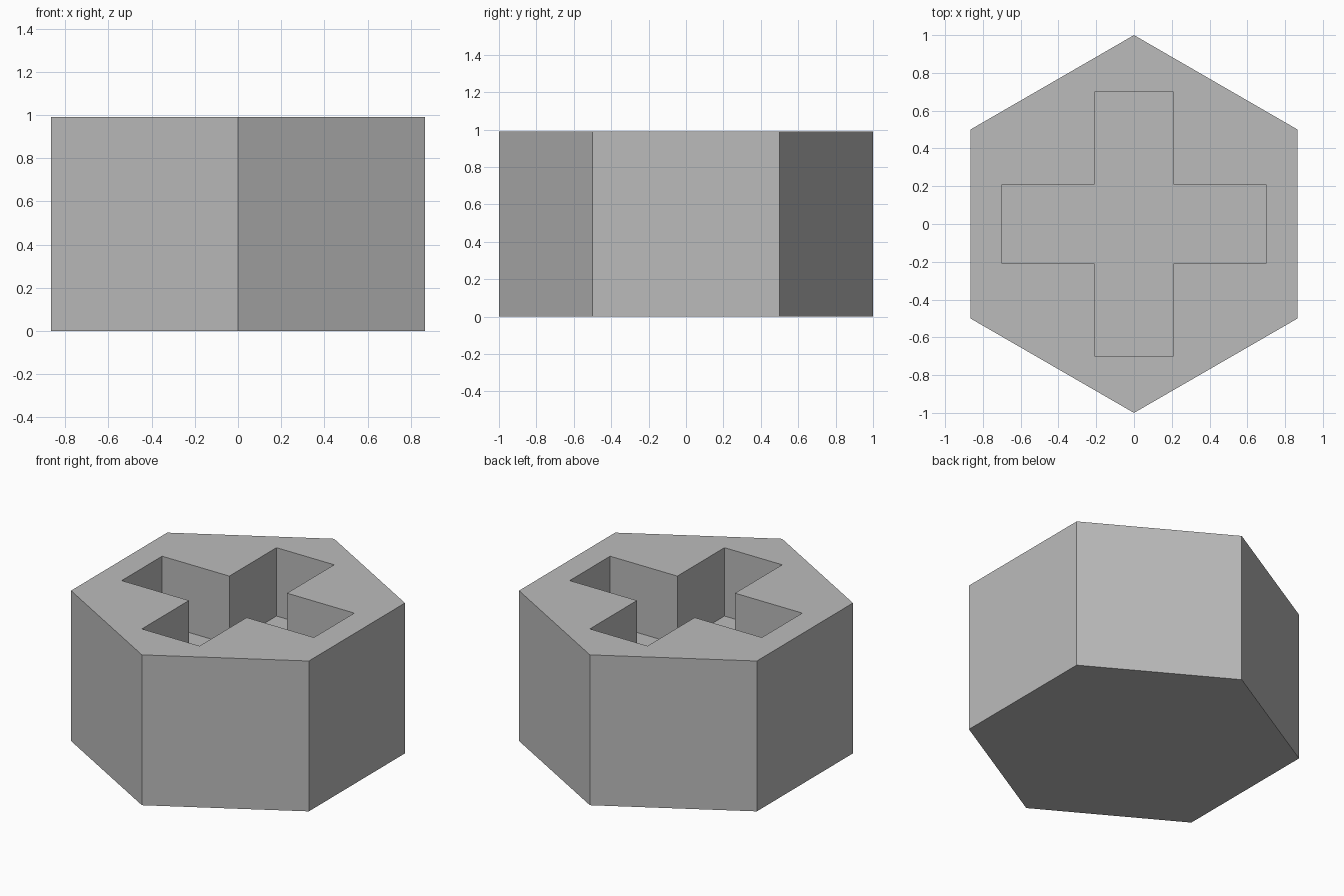
import bpy, bmesh, math

HEIGHT, POCKET_DEPTH = 0.99, 0.45
ARM, HALF_WIDTH = 0.70, 0.21

cube = bpy.data.objects.get("Cube")
if cube:
    bpy.data.objects.remove(cube, do_unlink=True)

# Plain grey material
grey = bpy.data.materials.new("plain_grey")
grey.use_nodes = True
colour = (0.5, 0.5, 0.5, 1)
grey.diffuse_color = colour
grey.node_tree.nodes["Principled BSDF"].inputs["Base Color"].default_value = colour


def quarter_turns(points):
    """Repeat a few outline points around the four quarters."""
    outline = []
    for x, y in [(1, 0), (0, 1), (-1, 0), (0, -1)]:
        outline += [(px * x - py * y, px * y + py * x) for px, py in points]
    return outline


def ring(bm, outline, z):
    return [bm.verts.new((x, y, z)) for x, y in outline]


def walls(bm, lower, upper):
    for i in range(len(lower)):
        j = (i + 1) % len(lower)
        bm.faces.new((lower[i], lower[j], upper[j], upper[i]))


bm = bmesh.new()

# Hexagonal outer wall and closed base, with points at front and back
hexagon = [(math.cos(math.radians(a)), math.sin(math.radians(a)))
           for a in range(30, 390, 60)]
base, rim = ring(bm, hexagon, 0), ring(bm, hexagon, HEIGHT)
walls(bm, base, rim)
bm.faces.new(base)

# Cross-shaped blind pocket
cross = quarter_turns([(ARM, -HALF_WIDTH), (ARM, HALF_WIDTH), (HALF_WIDTH, HALF_WIDTH)])
floor, mouth = ring(bm, cross, HEIGHT - POCKET_DEPTH), ring(bm, cross, HEIGHT)
walls(bm, floor, mouth)
bm.faces.new(floor)

# Flat top between the hexagon and the pocket mouth
edges = [bm.edges.get((r[i - 1], r[i])) for r in (rim, mouth) for i in range(len(r))]
bmesh.ops.triangle_fill(bm, edges=edges, use_beauty=True, normal=(0, 0, 1))
bmesh.ops.recalc_face_normals(bm, faces=bm.faces)

mesh = bpy.data.meshes.new("hexagonal_block")
bm.to_mesh(mesh)
bm.free()
mesh.materials.append(grey)
block = bpy.data.objects.new("hexagonal_block", mesh)
bpy.context.collection.objects.link(block)
